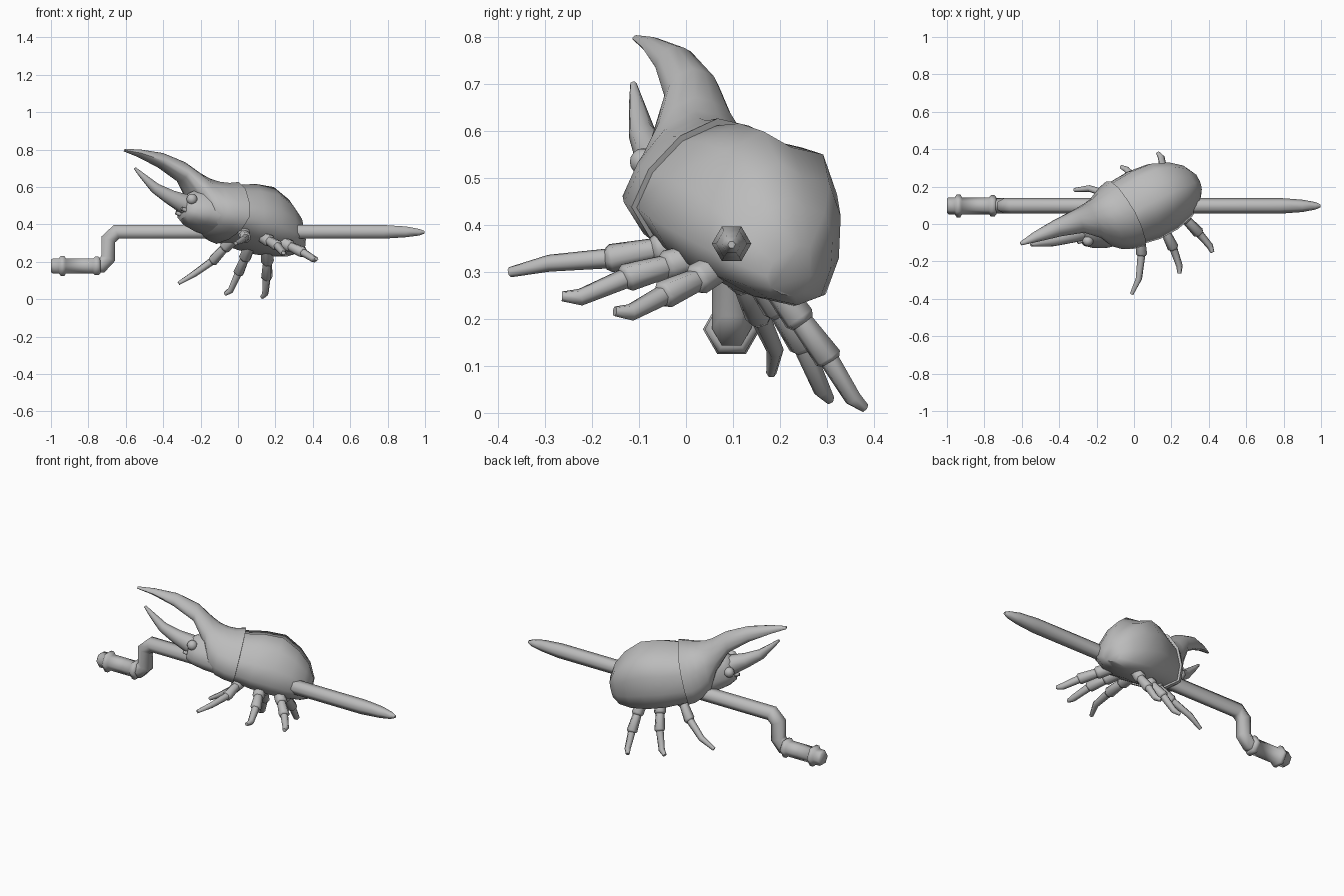
import bpy, bmesh, math
from mathutils import Vector, Matrix

cube = bpy.data.objects.get("Cube")
if cube:
    bpy.data.objects.remove(cube)

grey = bpy.data.materials.new("plain grey")
grey.use_nodes = True
grey.diffuse_color = (0.5, 0.5, 0.5, 1)
grey.node_tree.nodes["Principled BSDF"].inputs["Base Color"].default_value = (0.5, 0.5, 0.5, 1)

# Tilted frame of the beetle: forward, left, up, with its origin inside the body
left = Vector((0.456, -0.831, 0.321)).normalized()
forward = Vector((-0.88, -0.42, 0.2))
forward = (forward - left * forward.dot(left)).normalized()
up = forward.cross(left)
FRAME = Matrix((forward, left, up)).transposed().to_4x4()
FRAME.translation = (0, 0.09, 0.44)


def build(name, rings, frame=Matrix(), sharp=50):
    """Skin a row of closed rings, cap both ends and shade it."""
    bm = bmesh.new()
    rows = [[bm.verts.new(frame @ Vector(p)) for p in ring] for ring in rings]
    n = len(rows[0])
    for a, b in zip(rows, rows[1:]):
        for i in range(n):
            bm.faces.new((a[i], a[(i + 1) % n], b[(i + 1) % n], b[i]))
    bm.faces.new(rows[0])
    bm.faces.new(rows[-1])
    bmesh.ops.recalc_face_normals(bm, faces=bm.faces)
    mesh = bpy.data.meshes.new(name)
    bm.to_mesh(mesh)
    bm.free()
    mesh.shade_smooth()
    mesh.set_sharp_from_angle(angle=math.radians(sharp))
    mesh.materials.append(grey)
    obj = bpy.data.objects.new(name, mesh)
    bpy.context.collection.objects.link(obj)
    return obj


def tube(name, path, frame=Matrix(), sides=6, side=Vector((0, 1, 0)), sharp=65):
    """Sweep a polygon along (x, y, z, radius) points, mitred at bends."""
    pts = [Vector(p[:3]) for p in path]
    rings = []
    for i, p in enumerate(pts):
        before = (p - pts[max(i - 1, 0)]).normalized()
        after = (pts[min(i + 1, len(pts) - 1)] - p).normalized()
        tangent = (before + after).normalized()
        u = (side - tangent * side.dot(tangent)).normalized()
        v = tangent.cross(u)
        r = path[i][3]
        stretch = 1 / max(0.75, tangent.dot(after if after.length else before))
        angles = [2 * math.pi * k / sides for k in range(sides)]
        rings.append([p + u * r * math.cos(a) + v * r * stretch * math.sin(a) for a in angles])
    return build(name, rings, frame, sharp)


# Half cross-section of the shell: width factor, height factor
HALF = [(0.6, 0.04), (0.98, 0.2), (0.96, 0.48), (0.75, 0.77), (0.4, 0.97)]


def shell(name, stations, seam=1.0, sharp=60):
    """Loft the mirrored section through (along, half width, top, bottom, skew)."""
    shape = [(0, 0)] + HALF + [(0, seam)] + [(-t, v) for t, v in reversed(HALF)]
    rings = [[(s - skew * t, t * w, bot + v * (top - bot)) for t, v in shape]
             for s, w, top, bot, skew in stations]
    return build(name, rings, FRAME, sharp)


# Body shells
shell("wing_cases", [
    (0.07, 0.187, 0.154, -0.13, 0.02), (-0.06, 0.201, 0.185, -0.148, 0),
    (-0.17, 0.192, 0.192, -0.155, 0), (-0.27, 0.16, 0.143, -0.15, 0),
    (-0.34, 0.114, 0.08, -0.14, 0), (-0.385, 0.05, 0, -0.12, 0)],
    seam=0.94)
shell("thorax_and_horn", [
    (0.05, 0.186, 0.154, -0.125, 0.02), (0.05, 0.202, 0.174, -0.14, 0.02),
    (0.1, 0.192, 0.158, -0.135, 0.01), (0.15, 0.17, 0.156, -0.122, 0),
    (0.2, 0.138, 0.166, -0.09, 0), (0.25, 0.105, 0.187, 0.03, 0),
    (0.34, 0.068, 0.237, 0.138, 0), (0.47, 0.048, 0.264, 0.19, 0),
    (0.6, 0.029, 0.258, 0.222, 0), (0.69, 0.01, 0.245, 0.232, 0)])
shell("head", [
    (0.1, 0.15, 0.1, -0.12, 0), (0.22, 0.124, 0.105, -0.112, 0),
    (0.29, 0.092, 0.08, -0.1, 0), (0.33, 0.062, 0.05, -0.08, 0)])

# Lower horn
tube("head_horn", [
    (0.25, 0, 0, 0.065), (0.32, 0, 0.006, 0.056), (0.41, 0, 0.028, 0.041),
    (0.5, 0, 0.06, 0.029), (0.58, 0, 0.115, 0.016), (0.625, 0, 0.148, 0.007)],
    FRAME, sides=8)

# Legs, listed as root, knee, ankle, foot and tip of the left one
LEGS = {
    "front": [(-0.02, 0.03, -0.09), (0.015, 0.11, -0.14), (0.045, 0.19, -0.195),
              (0.11, 0.29, -0.255), (0.175, 0.335, -0.305)],
    "middle": [(-0.11, 0.05, -0.1), (-0.12, 0.14, -0.16), (-0.127, 0.225, -0.215),
               (-0.125, 0.31, -0.29), (-0.108, 0.343, -0.303)],
    "back": [(-0.2, 0.05, -0.1), (-0.25, 0.13, -0.16), (-0.288, 0.21, -0.215),
             (-0.32, 0.285, -0.275), (-0.318, 0.32, -0.285)],
}
for side_name, sign in (("left", 1), ("right", -1)):
    for leg, joints in LEGS.items():
        root, knee, ankle, foot, tip = [Vector((s, t * sign, h)) for s, t, h in joints]
        name = f"{side_name}_{leg}_leg"
        thigh_end = knee.lerp(ankle, 0.12)
        shin_end = ankle.lerp(foot, 0.08)
        out = Vector((1, 0, 0))
        tube(name + "_thigh", [(*root, 0.03), (*knee, 0.035), (*thigh_end, 0.027)],
             FRAME, side=out)
        tube(name + "_shin", [(*knee, 0.025), (*ankle, 0.031), (*shin_end, 0.024)],
             FRAME, side=out)
        tube(name + "_foot", [(*ankle, 0.022), (*foot, 0.018), (*tip, 0.011)],
             FRAME, side=out)
    # Eye and feeler
    bpy.ops.mesh.primitive_uv_sphere_add(segments=12, ring_count=8, radius=0.029,
                                         location=FRAME @ Vector((0.312, 0.068 * sign, 0.012)))
    eye = bpy.context.object
    eye.name = side_name + "_eye"
    eye.data.shade_smooth()
    eye.data.materials.append(grey)
    tube(side_name + "_feeler", [(0.3, 0.03 * sign, -0.045, 0.016),
                                 (0.355, 0.035 * sign, -0.04, 0.009)], FRAME)

# Skewer with its crank, and the turned grip
Y = 0.097
tube("crank_rod", [(x, Y, z, r) for x, z, r in [
    (0.997, 0.358, 0.008), (0.97, 0.358, 0.02), (0.9, 0.36, 0.033), (0.78, 0.36, 0.042),
    (-0.65, 0.36, 0.042), (-0.693, 0.32, 0.042), (-0.693, 0.22, 0.042),
    (-0.73, 0.18, 0.042), (-0.77, 0.18, 0.042)]])
tube("grip", [(x, Y, 0.178, r) for x, r in [
    (-0.735, 0.044), (-0.745, 0.057), (-0.765, 0.057), (-0.775, 0.046), (-0.92, 0.046),
    (-0.928, 0.061), (-0.948, 0.061), (-0.958, 0.046), (-0.99, 0.046), (-1.0, 0.038)]])
